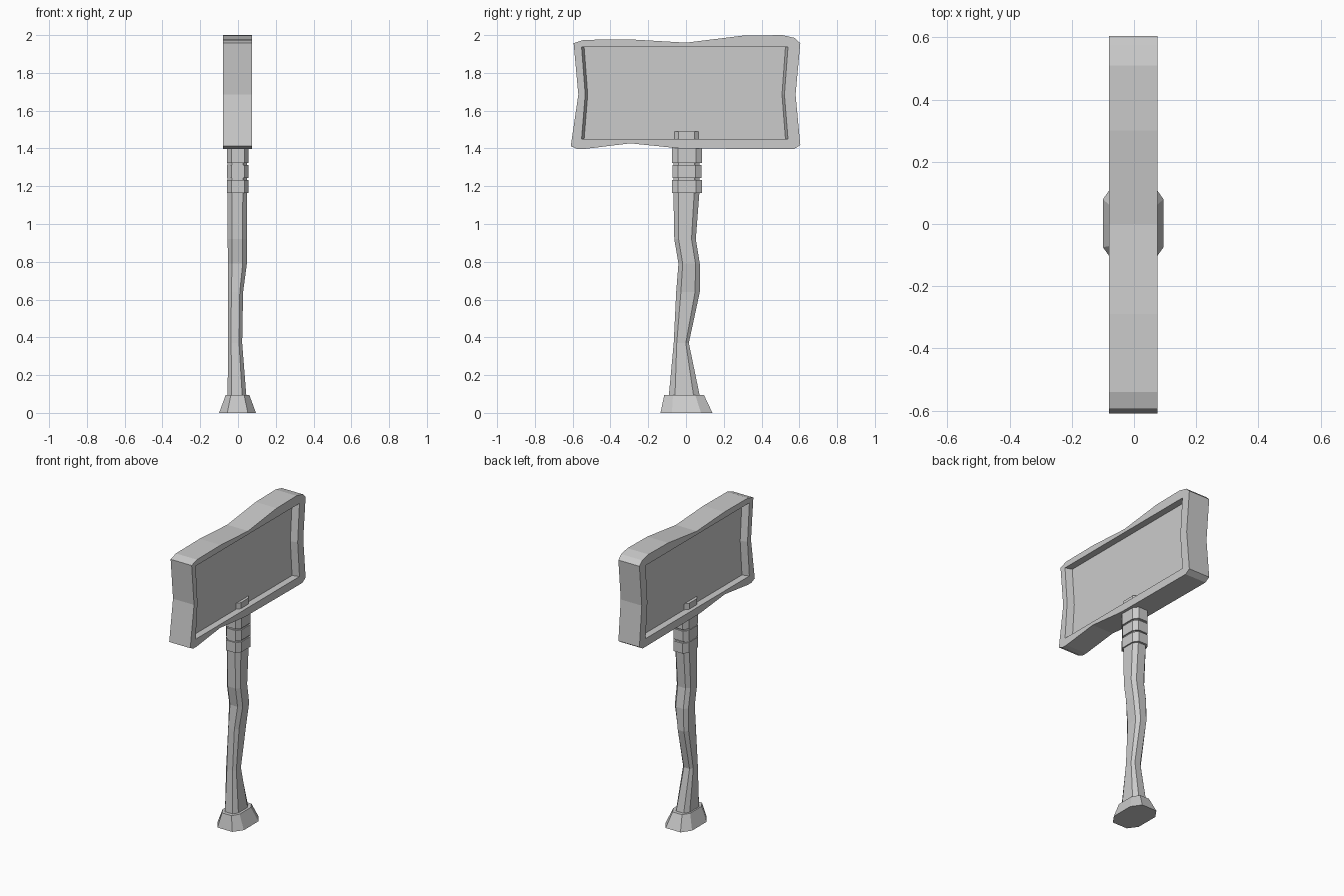
import bpy, bmesh

if "Cube" in bpy.data.objects:
    bpy.data.objects.remove(bpy.data.objects["Cube"])


def new_object(name, bm):
    bmesh.ops.remove_doubles(bm, verts=bm.verts, dist=0.0005)
    bmesh.ops.recalc_face_normals(bm, faces=bm.faces)
    mesh = bpy.data.meshes.new(name)
    bm.to_mesh(mesh)
    bm.free()
    obj = bpy.data.objects.new(name, mesh)
    bpy.context.collection.objects.link(obj)
    return obj


def bridge(bm, a, b):
    n = len(a)
    for i in range(n):
        j = (i + 1) % n
        bm.faces.new((a[i], a[j], b[j], b[i]))


def loft(name, sections, cut=(0.2, 0.2)):
    """Stack of chamfered rectangles: (z, x0, x1, y0, y1)."""
    bm = bmesh.new()
    rings = []
    for z, x0, x1, y0, y1 in sections:
        cx, cy = (x1 - x0) * cut[0], (y1 - y0) * cut[1]
        pts = [(x0 + cx, y0), (x1 - cx, y0), (x1, y0 + cy), (x1, y1 - cy),
               (x1 - cx, y1), (x0 + cx, y1), (x0, y1 - cy), (x0, y0 + cy)]
        rings.append([bm.verts.new((x, y, z)) for x, y in pts])
    for a, b in zip(rings, rings[1:]):
        bridge(bm, a, b)
    bm.faces.new(rings[0])
    bm.faces.new(rings[-1])
    return new_object(name, bm)


# Flared foot
loft("foot", [(0, -0.10, 0.095, -0.135, 0.14),
              (0.095, -0.065, 0.06, -0.115, 0.095)], (0.22, 0.22))

# Crooked wooden post, rising into the board
loft("post", [(0.08, -0.055, 0.045, -0.092, 0.075),
              (0.37, -0.053, 0.022, -0.065, 0.015),
              (0.64, -0.053, 0.027, -0.052, 0.073),
              (0.79, -0.053, 0.047, -0.04, 0.073),
              (0.92, -0.055, 0.047, -0.062, 0.052),
              (1.18, -0.055, 0.048, -0.067, 0.072),
              (1.49, -0.055, 0.048, -0.067, 0.072)], (0.22, 0.2))

# Rope bands around the top of the post
for i, (z0, z1) in enumerate([(1.164, 1.232), (1.243, 1.312), (1.323, 1.41)]):
    s = 0.003 if i == 1 else 0
    loft(f"band_{i + 1}", [(z, -0.058, 0.056, -0.075 + s, 0.085 - s)
                           for z in (z0, z1)], (0.2, 0.2))

# Wavy sign board with a recessed panel on both sides
outline = [(-0.595, 1.957), (-0.54, 1.975), (-0.29, 1.977), (0, 1.96),
           (0.30, 1.997), (0.51, 2.0), (0.575, 1.985), (0.605, 1.957),
           (0.58, 1.685), (0.605, 1.418), (0.57, 1.396), (-0.03, 1.40),
           (-0.295, 1.427), (-0.54, 1.397), (-0.575, 1.397), (-0.61, 1.412),
           (-0.57, 1.685)]


def opening(y, z):
    iy = min(max(y, -0.553), 0.54)
    iz = min(max(z, 1.45), 1.937)
    if iz == z:  # side walls bow inward at mid height
        iy *= 0.965
    return iy, iz


bm = bmesh.new()
rims = []
for face_x, panel_x in ((0.075, 0.03), (-0.08, -0.035)):
    outer = [bm.verts.new((face_x, y, z)) for y, z in outline]
    hole = [opening(y, z) for y, z in outline]
    inner = [bm.verts.new((face_x, y, z)) for y, z in hole]
    # coincident corner points are shared so the panel stays clean
    panel = [bm.verts.new((panel_x, y * 0.975, z)) for y, z in hole]
    bridge(bm, outer, inner)
    bridge(bm, inner, panel)
    bm.faces.new(panel)
    rims.append(outer)
bridge(bm, rims[0], rims[1])
new_object("sign_board", bm)
